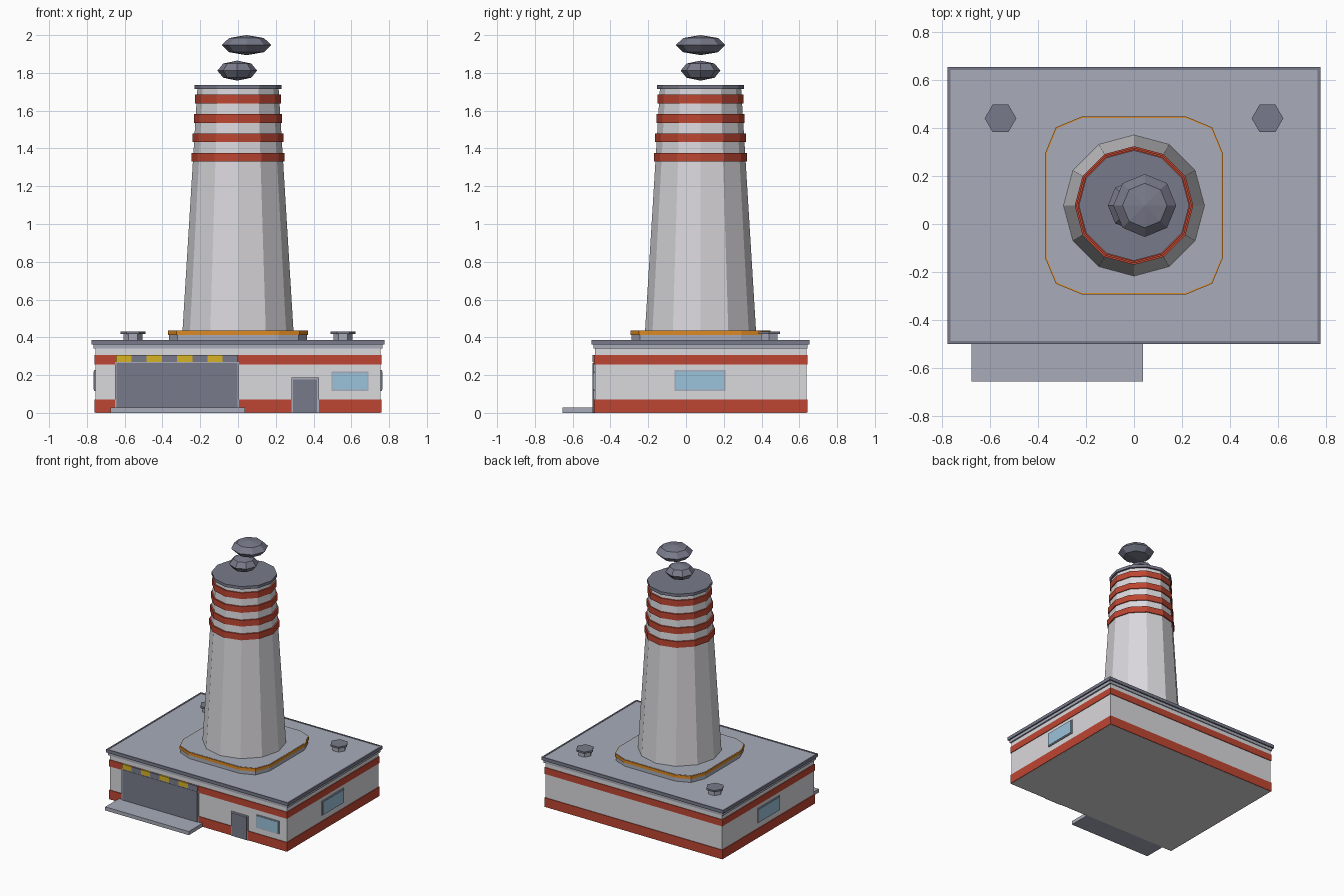
import bpy
import bmesh
import math

if "Cube" in bpy.data.objects:
    bpy.data.objects.remove(bpy.data.objects["Cube"], do_unlink=True)

CY = 0.077  # depth of the building and tower centre


def material(name, srgb):
    lin = [(c / 255 / 12.92) if c < 11 else ((c / 255 + 0.055) / 1.055) ** 2.4 for c in srgb]
    mat = bpy.data.materials.new(name)
    mat.use_nodes = True
    mat.diffuse_color = (*lin, 1)
    mat.node_tree.nodes["Principled BSDF"].inputs["Base Color"].default_value = (*lin, 1)
    return mat


WHITE = material("warm white", (218, 216, 220))
RED = material("brick red", (190, 70, 50))
DARK = material("dark grey", (120, 122, 138))
LIGHT = material("light grey", (168, 172, 185))
YELLOW = material("hazard yellow", (215, 178, 35))
ORANGE = material("orange trim", (222, 138, 35))
GLASS = material("pale blue glass", (155, 194, 218))


def finish(name, bm, mat):
    mesh = bpy.data.meshes.new(name)
    bm.to_mesh(mesh)
    bm.free()
    mesh.materials.append(mat)
    obj = bpy.data.objects.new(name, mesh)
    bpy.context.collection.objects.link(obj)
    return obj


def box(name, mat, x, y, z, corner=0):
    """Box from ranges, with optional two-step rounding of the upright edges."""
    bm = bmesh.new()
    bmesh.ops.create_cube(bm, size=1)
    for v in bm.verts:
        v.co = [r[0] + (c + 0.5) * (r[1] - r[0]) for r, c in zip((x, y, z), v.co)]
    if corner:
        upright = [e for e in bm.edges if abs(e.verts[0].co.z - e.verts[1].co.z) > 1e-4]
        bmesh.ops.bevel(bm, geom=upright, offset=corner, segments=2, profile=0.5, affect="EDGES")
    return finish(name, bm, mat)


def block(name, mat, hx, hy, z, corner=0):
    return box(name, mat, (-hx, hx), (CY - hy, CY + hy), z, corner)


def drum(name, mat, sides, r1, r2, z, x=0, y=CY):
    bm = bmesh.new()
    bmesh.ops.create_cone(bm, cap_ends=True, segments=sides, radius1=r1, radius2=r2, depth=z[1] - z[0])
    # a corner points along +x
    turn = 0 if sides % 4 == 0 else math.pi / 2
    c, s = math.cos(turn), math.sin(turn)
    for v in bm.verts:
        px, py, pz = v.co
        v.co = (x + c * px - s * py, y + s * px + c * py, pz + (z[0] + z[1]) / 2)
    return finish(name, bm, mat)


# Building shell with two painted bands
block("building_walls", WHITE, 0.755, 0.56, (0, 0.345))
block("lower_band", RED, 0.76, 0.565, (0.001, 0.072))
block("upper_band", RED, 0.76, 0.565, (0.255, 0.306))

# Roof slab and the thin dark rim around it
block("roof_slab", LIGHT, 0.766, 0.567, (0.34, 0.384))
for side in (-1, 1):
    xs = sorted((side * 0.764, side * 0.776))
    ys = sorted((CY + side * 0.565, CY + side * 0.577))
    box("roof_rim_side", DARK, xs, (CY - 0.577, CY + 0.577), (0.362, 0.387))
    box("roof_rim_end", DARK, (-0.776, 0.776), ys, (0.362, 0.387))

# Loading door, hazard strip and dock
box("loading_door_frame", LIGHT, (-0.65, 0.005), (-0.491, -0.48), (0, 0.27))
box("loading_door", DARK, (-0.642, -0.003), (-0.494, -0.485), (0.02, 0.263))
for i in range(8):
    x0 = -0.645 + i * 0.0806
    box("hazard_stripe", DARK if i % 2 else YELLOW, (x0, x0 + 0.0806), (-0.496, -0.48), (0.27, 0.306))
box("loading_dock", LIGHT, (-0.676, 0.038), (-0.655, -0.48), (0, 0.028))

# Entrance door and front window
box("entrance_frame", LIGHT, (0.283, 0.428), (-0.491, -0.48), (0, 0.187))
box("entrance_door", DARK, (0.292, 0.419), (-0.494, -0.485), (0.002, 0.178))
box("front_window_frame", LIGHT, (0.495, 0.692), (-0.488, -0.48), (0.117, 0.218))
box("front_window", GLASS, (0.501, 0.686), (-0.492, -0.485), (0.123, 0.212))

# Side windows
for side in (-1, 1):
    frame = sorted((side * 0.75, side * 0.762))
    pane = sorted((side * 0.755, side * 0.766))
    box("side_window_frame", LIGHT, frame, (-0.06, 0.208), (0.117, 0.228))
    box("side_window", GLASS, pane, (-0.052, 0.2), (0.124, 0.22))

# Rounded plinth below the tower
block("plinth", LIGHT, 0.365, 0.365, (0.38, 0.437), 0.15)
block("plinth_trim", ORANGE, 0.37, 0.37, (0.413, 0.435), 0.152)

# Tapered chimney tower with bands and cap
drum("chimney_tower", WHITE, 12, 0.294, 0.215, (0.43, 1.72))
for i in range(4):
    z0 = 1.33 + i * 0.103
    r = 0.247 - i * 0.0065
    drum("chimney_band", RED, 12, r, r, (z0, z0 + 0.047))
drum("chimney_cap", DARK, 12, 0.23, 0.23, (1.715, 1.737))

# Roof vents
for side in (-1, 1):
    drum("vent_stem", LIGHT, 6, 0.05, 0.05, (0.38, 0.42), side * 0.556, 0.44)
    drum("vent_cap", DARK, 6, 0.066, 0.066, (0.418, 0.431), side * 0.556, 0.44)

# Smoke puffs
for x, z, r in ((-0.004, 1.812, 0.105), (0.045, 1.947, 0.131)):
    bm = bmesh.new()
    bmesh.ops.create_uvsphere(bm, u_segments=8, v_segments=4, radius=1)
    for v in bm.verts:
        v.co = (x + v.co.x * r, CY + v.co.y * r, z + v.co.z * 0.053)
    finish("smoke_puff", bm, DARK)
